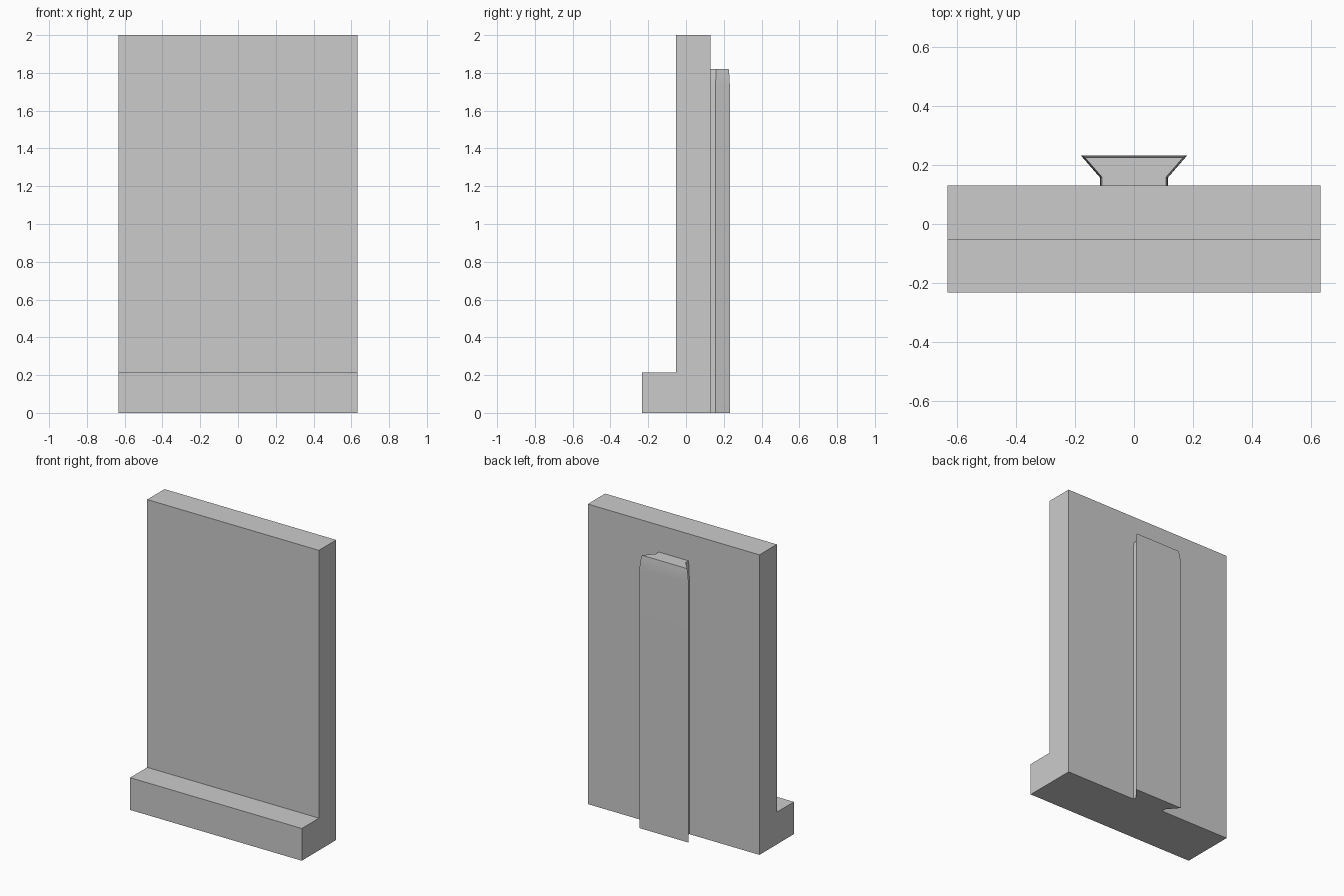
import bpy, bmesh

if "Cube" in bpy.data.objects:
    bpy.data.objects.remove(bpy.data.objects["Cube"])

grey = bpy.data.materials.new("plain grey")
grey.diffuse_color = (0.6, 0.6, 0.6, 1)
grey.use_nodes = True
grey.node_tree.nodes["Principled BSDF"].inputs["Base Color"].default_value = grey.diffuse_color


def loft(name, rings):
    """Closed solid through a list of matching point rings."""
    bm = bmesh.new()
    loops = [[bm.verts.new(p) for p in ring] for ring in rings]
    n = len(loops[0])
    for a, b in zip(loops, loops[1:]):
        for i in range(n):
            j = (i + 1) % n
            bm.faces.new((a[i], a[j], b[j], b[i]))
    bm.faces.new(loops[0])
    bm.faces.new(loops[-1])
    bmesh.ops.recalc_face_normals(bm, faces=bm.faces)
    mesh = bpy.data.meshes.new(name)
    bm.to_mesh(mesh)
    bm.free()
    mesh.materials.append(grey)
    obj = bpy.data.objects.new(name, mesh)
    bpy.context.collection.objects.link(obj)
    return obj


# Upright plate with front ledge: L-shaped side profile swept across x
HALF_W = 0.633
profile = [(-0.232, 0), (0.13, 0), (0.13, 2), (-0.052, 2), (-0.052, 0.215), (-0.232, 0.215)]
loft("plate_with_ledge", [[(x, y, z) for y, z in profile] for x in (-HALF_W, HALF_W)])


# Dovetail rail on the back, its outline shrinking slightly near the top
def rail_ring(z, d):
    half = [(0.115 - d, 0.13), (0.115 - d, 0.157 + 0.4 * d), (0.18 - 2.2 * d, 0.232 - d)]
    return [(x, y, z) for x, y in half] + [(-x, y, z) for x, y in reversed(half)]


STEPS = 6
rings = [rail_ring(0, 0)]
for i in range(STEPS + 1):
    t = i / STEPS
    rings.append(rail_ring(1.72 + 0.1 * t, 0.006 * t * t))
rail = loft("dovetail_rail", rings)

bpy.context.view_layer.objects.active = rail
rail.select_set(True)
bpy.ops.object.shade_smooth_by_angle(angle=0.5)
